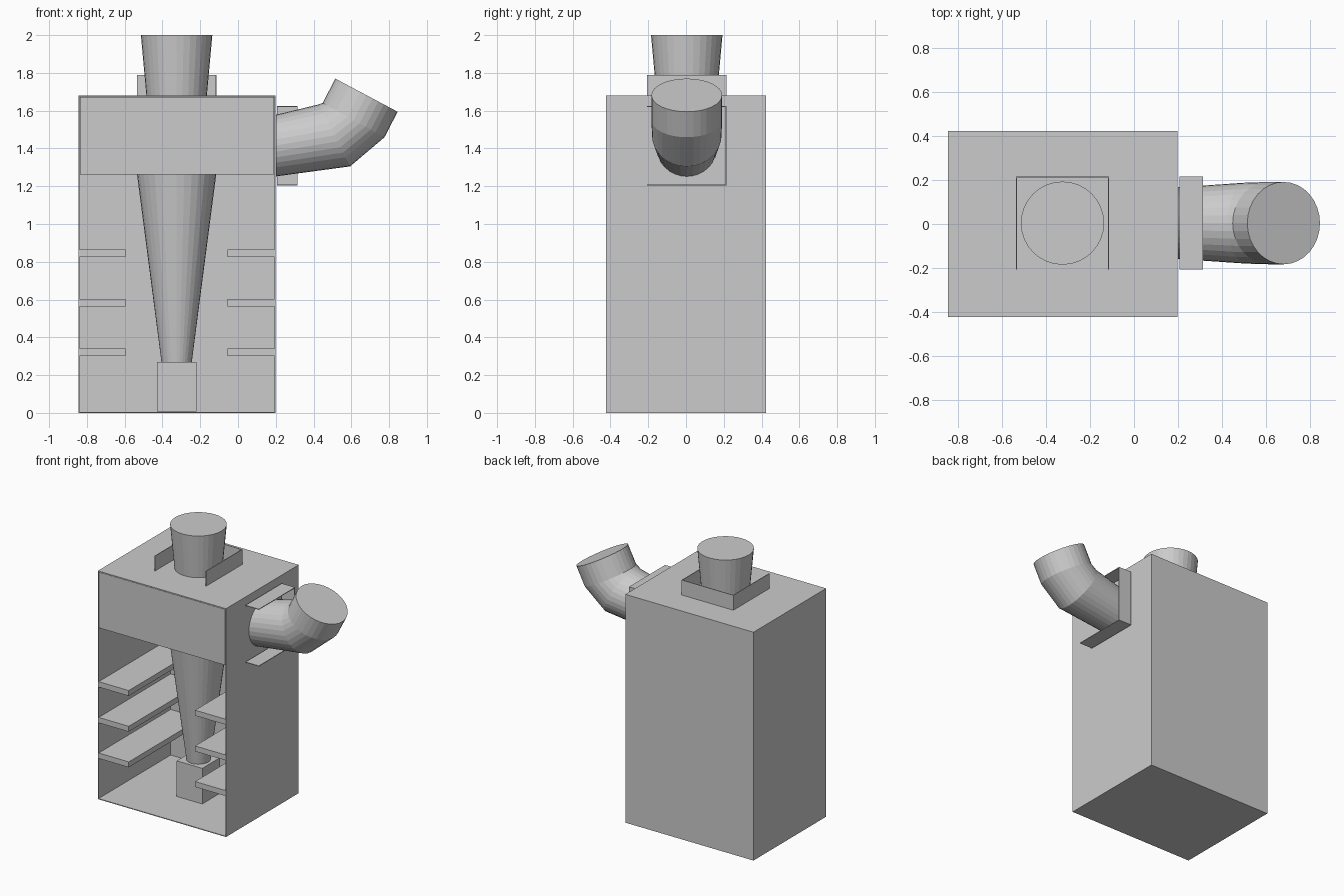
import bpy, bmesh, math
from mathutils import Vector

if "Cube" in bpy.data.objects:
    bpy.data.objects.remove(bpy.data.objects["Cube"])

L, R, F, B, H = -0.845, 0.198, -0.4225, 0.4225, 1.68   # cabinet limits
T = 0.008                                             # sheet thickness
CX, CY = -0.325, 0.004                                # cyclone axis
SIDES = 32


def finish(name, bm):
    bmesh.ops.recalc_face_normals(bm, faces=bm.faces)
    mesh = bpy.data.meshes.new(name)
    bm.to_mesh(mesh)
    bm.free()
    obj = bpy.data.objects.new(name, mesh)
    bpy.context.collection.objects.link(obj)
    return obj


def boxes(name, limits):
    """One object from (x0, x1, y0, y1, z0, z1) boxes."""
    bm = bmesh.new()
    for x0, x1, y0, y1, z0, z1 in limits:
        for v in bmesh.ops.create_cube(bm, size=1)["verts"]:
            v.co = Vector((x1 if v.co.x > 0 else x0,
                           y1 if v.co.y > 0 else y0,
                           z1 if v.co.z > 0 else z0))
    return finish(name, bm)


def tube(name, rings):
    """Capped skin over rings (x, y, z, radius, tilt); tilt 0 faces +x, 90 faces up."""
    bm = bmesh.new()
    loops = []
    for x, y, z, r, tilt in rings:
        a = math.radians(tilt)
        up = Vector((-math.sin(a), 0, math.cos(a)))
        loops.append([bm.verts.new(Vector((x, y, z))
                      + r * math.cos(t) * Vector((0, 1, 0)) + r * math.sin(t) * up)
                      for t in (2 * math.pi * i / SIDES for i in range(SIDES))])
    for a, b in zip(loops, loops[1:]):
        for i in range(SIDES):
            j = (i + 1) % SIDES
            bm.faces.new((a[i], a[j], b[j], b[i]))
    bm.faces.new(loops[0])
    bm.faces.new(loops[-1])
    return finish(name, bm)


# Open-fronted cabinet: a box without its front face, thickened inward
shell = boxes("cabinet_shell", [(L, R, F, B, 0, H)])
bm = bmesh.new()
bm.from_mesh(shell.data)
bmesh.ops.delete(bm, geom=[f for f in bm.faces if f.normal.y < -0.5], context="FACES")
bm.to_mesh(shell.data)
bm.free()
wall = shell.modifiers.new("thickness", "SOLIDIFY")
wall.thickness = T
wall.offset = -1

# Closed upper chamber
boxes("upper_chamber", [(L + T, R - T, F + 0.001, B - T, 1.262, H - T)])

# Three shelves on each side wall
for i, z in enumerate((0.30, 0.562, 0.825)):
    boxes(f"left_shelf_{i + 1}", [(L + 0.002, -0.595, F + 0.002, B - 0.002, z, z + 0.04)])
    boxes(f"right_shelf_{i + 1}", [(-0.055, R - 0.002, F + 0.002, B - 0.002, z, z + 0.04)])

# Hopper cone and collection box
tube("hopper_cone", [(CX, CY, 0.26, 0.079, 90), (CX, CY, 1.265, 0.21, 90)])
boxes("collection_box", [(CX - 0.104, CX + 0.104, CY - 0.104, CY + 0.104, T, 0.27)])

# Ducts: flared outlet on top, segmented elbow on the side
tube("top_duct", [(CX, CY, H, 0.16, 90), (CX, CY, 2.0, 0.189, 90)])
tube("side_elbow_duct", [(0.2, CY, 1.415, 0.163, 0), (0.51, CY, 1.469, 0.184, 27),
                         (0.612, CY, 1.55, 0.187, 61), (0.68, CY, 1.682, 0.187, 62)])

# Three-sided flanges, open toward the front
f, y0, y1, h = 0.005, -0.206, 0.215, 0.211
boxes("top_flange", [(CX - h, CX - h + f, y0, y1, H, 1.79),
                     (CX + h - f, CX + h, y0, y1, H, 1.79),
                     (CX - h + f, CX + h - f, y1 - f, y1, H, 1.79)])
z0, z1, x0, x1 = 1.203, 1.625, 0.206, 0.314
boxes("side_flange", [(x0, x1, y0, y1, z0, z0 + f),
                      (x0, x1, y0, y1, z1 - f, z1),
                      (x0, x1, y1 - f, y1, z0 + f, z1 - f)])
